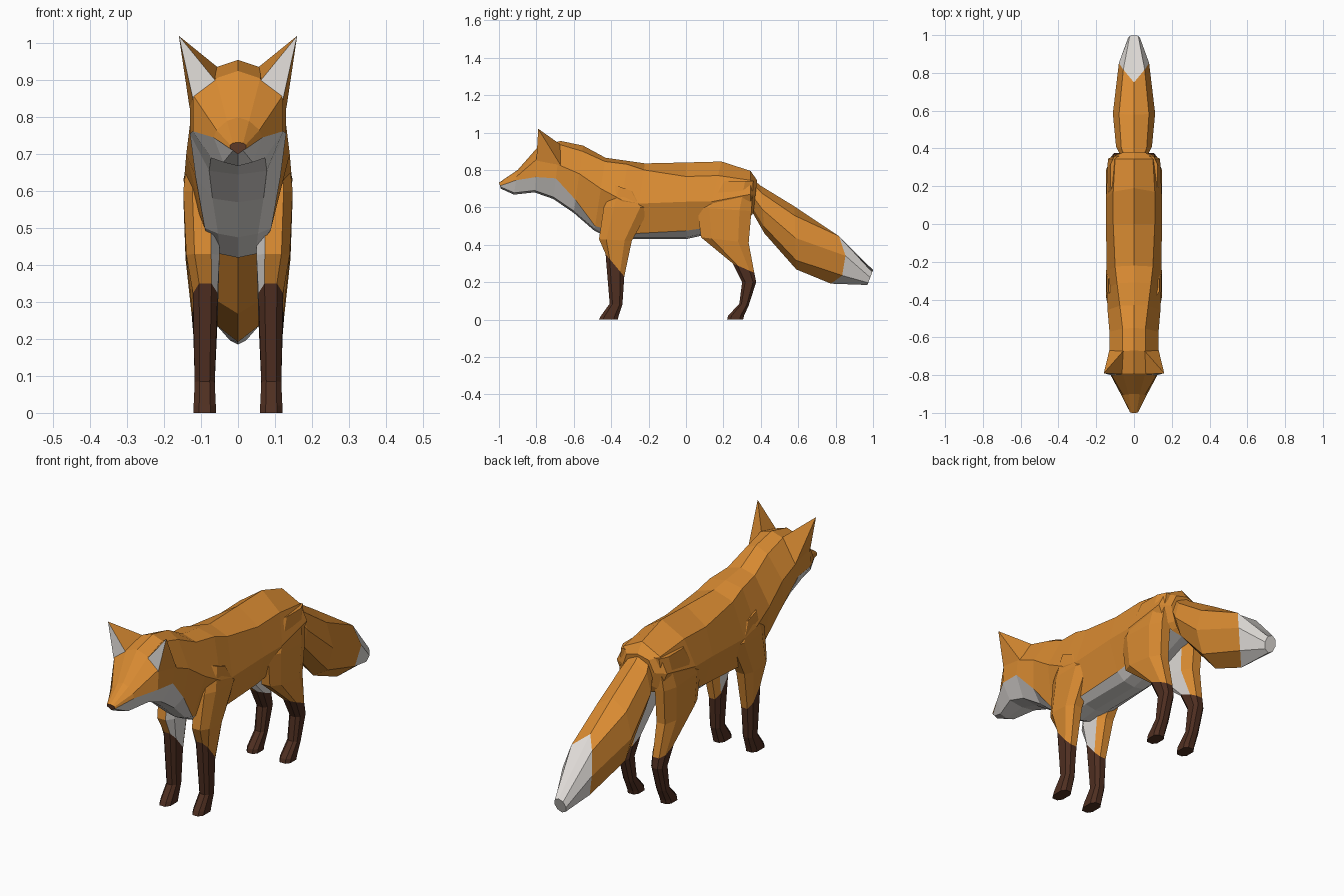
import bpy, bmesh, math

if "Cube" in bpy.data.objects:
    bpy.data.objects.remove(bpy.data.objects["Cube"])


def material(name, rgb):
    m = bpy.data.materials.new(name)
    m.diffuse_color = (*rgb, 1)
    m.use_nodes = True
    m.node_tree.nodes["Principled BSDF"].inputs["Base Color"].default_value = m.diffuse_color
    return m


MATS = [material("orange fur", (0.70, 0.26, 0.032)),
        material("white fur", (0.74, 0.71, 0.68)),
        material("dark brown fur", (0.078, 0.028, 0.015)),
        material("nose brown", (0.16, 0.06, 0.03))]
ORANGE, WHITE, DARK, NOSE = range(4)


def finish(name, bm):
    bmesh.ops.recalc_face_normals(bm, faces=bm.faces)
    me = bpy.data.meshes.new(name)
    bm.to_mesh(me)
    bm.free()
    for m in MATS:
        me.materials.append(m)
    ob = bpy.data.objects.new(name, me)
    bpy.context.collection.objects.link(ob)
    return ob


def loft(name, rings, colour, start=ORANGE, end=ORANGE):
    """Skin closed rings of points; colour(ring, side) picks the material."""
    bm = bmesh.new()
    vs = [[bm.verts.new(p) for p in r] for r in rings]
    n = len(vs[0])
    for r in range(len(vs) - 1):
        for i in range(n):
            j = (i + 1) % n
            f = bm.faces.new((vs[r][i], vs[r][j], vs[r + 1][j], vs[r + 1][i]))
            f.material_index = colour(r, i)
    bm.faces.new(vs[0]).material_index = start
    bm.faces.new(vs[-1]).material_index = end
    return finish(name, bm)


# Head, neck and torso: one loft from nose to rump
def body_ring(yt, yb, zt, wu, zu, wm, zm, wl, zl, zb):
    half = [(0, zt), (wu, zu), (wm, zm), (wl, zl), (wl * 0.6, zb + 0.01), (0, zb)]
    loop = half + [(-x, z) for x, z in half[4:0:-1]]
    return [(x, yt + (yb - yt) * (zt - z) / (zt - zb), z) for x, z in loop]


BODY = [  # y top, y bottom, z top, upper w/z, side w/z, lower w/z, z bottom
    (-1.0, -0.99, .732, .014, .73, .021, .725, .022, .715, .70),
    (-.90, -.92, .80, .03, .79, .058, .765, .066, .745, .668),
    (-.79, -.81, .925, .06, .905, .122, .86, .122, .762, .68),
    (-.67, -.71, .955, .06, .935, .13, .83, .13, .755, .645),
    (-.55, -.60, .93, .06, .90, .13, .78, .115, .64, .57),
    (-.43, -.49, .865, .075, .845, .14, .70, .09, .50, .475),
    (-.31, -.38, .848, .09, .83, .145, .64, .08, .47, .42),
    (-.22, -.28, .835, .10, .80, .145, .62, .10, .46, .43),
    (0, 0, .84, .11, .765, .148, .63, .10, .475, .43),
    (.19, .09, .845, .11, .77, .148, .63, .10, .49, .45),
    (.345, .345, .795, .10, .745, .138, .67, .10, .58, .55),
    (.38, .36, .745, .06, .73, .085, .67, .06, .60, .57),
]
loft("body_and_head", [body_ring(*b) for b in BODY],
     lambda r, i: WHITE if 3 <= i <= 6 and r < 10 else ORANGE, start=NOSE)


# Legs: chamfered box sections, dark below the marked ring, white inside the top
def leg_ring(zf, zr, y0, y1, x0, x1, side):
    cx, cy = (x1 - x0) * 0.25, (y1 - y0) * 0.22
    loop = [(x0 + cx, y0), (x1 - cx, y0), (x1, y0 + cy), (x1, y1 - cy),
            (x1 - cx, y1), (x0 + cx, y1), (x0, y1 - cy), (x0, y0 + cy)]
    return [(side * x, y, zf + (zr - zf) * (y - y0) / (y1 - y0)) for x, y in loop]


FRONT = [  # z front, z rear, y front, y rear, x inner, x outer
    (0, 0, -.465, -.365, .06, .12),
    (.02, .02, -.455, -.36, .06, .12),
    (.085, .08, -.408, -.34, .063, .117),
    (.35, .23, -.43, -.33, .055, .122),
    (.43, .42, -.465, -.29, .05, .14),
    (.60, .60, -.44, -.19, .05, .148),
    (.72, .68, -.38, -.27, .06, .135)]
HIND = [
    (0, 0, .22, .305, .06, .12),
    (.02, .02, .225, .31, .06, .12),
    (.085, .075, .285, .335, .063, .117),
    (.20, .20, .30, .375, .06, .12),
    (.30, .25, .25, .365, .055, .125),
    (.44, .41, .08, .335, .05, .142),
    (.60, .58, .06, .35, .05, .148),
    (.74, .74, .16, .36, .04, .125)]
for kind, rows, dark in (("front_leg", FRONT, 3), ("hind_leg", HIND, 4)):
    for label, side in (("left", -1), ("right", 1)):
        def fur(r, i, dark=dark):
            if r < dark:
                return DARK
            return WHITE if i in (6, 7) else ORANGE
        loft(f"{kind}_{label}", [leg_ring(*row, side) for row in rows], fur, start=DARK)


# Tail: bushy octagonal loft with a pointed white tip marking
def tail_ring(yt, zt, yb, zb, w, push):
    ring = []
    for k in range(8):
        a = k * math.pi / 4
        s, t = math.sin(a), (1 - math.cos(a)) / 2
        ring.append((w * s, yt + (yb - yt) * t + push * abs(s), zt + (zb - zt) * t))
    return ring


TAIL = [(.34, .765, .34, .60, .06, 0),
        (.40, .715, .42, .46, .095, 0),
        (.58, .605, .59, .268, .112, 0),
        (.75, .49, .775, .192, .08, .09),
        (1.0, .265, .97, .185, .032, 0)]
loft("tail", [tail_ring(*t) for t in TAIL],
     lambda r, i: WHITE if r == 3 else ORANGE, end=WHITE)

# Ears: pointed wedges with a white front face
for label, s in (("left", -1), ("right", 1)):
    bm = bmesh.new()
    a, b, tip, c, d = [bm.verts.new((s * x, y, z)) for x, y, z in (
        (.058, -.795, .895), (.122, -.80, .85), (.16, -.79, 1.02),
        (.055, -.67, .935), (.131, -.67, .825))]
    bm.faces.new((a, b, tip)).material_index = WHITE
    for f in ((b, d, tip), (d, c, tip), (c, a, tip), (a, c, d, b)):
        bm.faces.new(f)
    finish(f"ear_{label}", bm)
